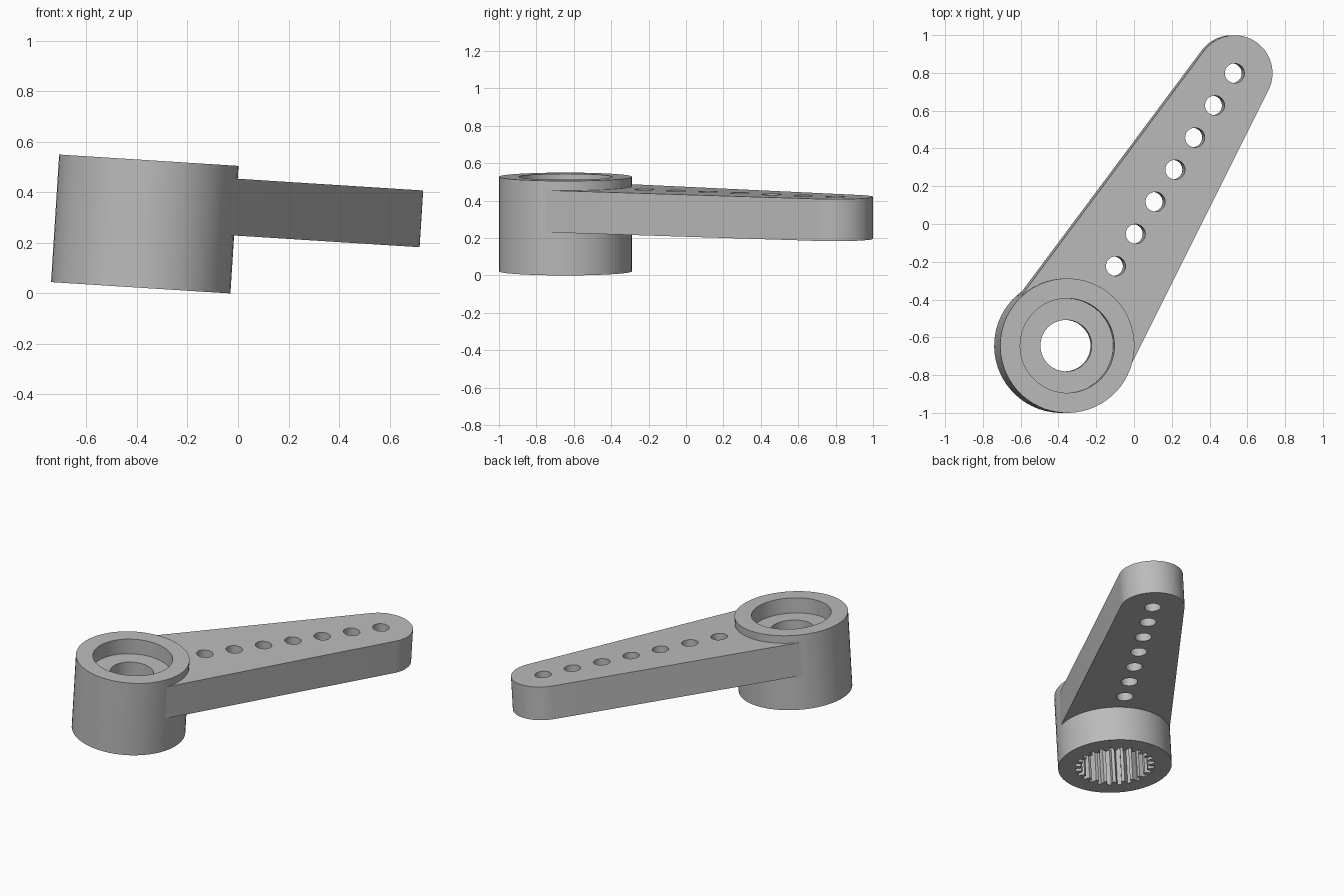
import bpy, bmesh
from math import sin, cos, pi, asin, radians
from mathutils import Matrix

cube = bpy.data.objects.get("Cube")
if cube:
    bpy.data.objects.remove(cube)

# Main sizes; the hub axis is the local origin and the arm runs along local +x
HUB_R, HUB_H = 0.356, 0.506
ROOT_R, TIP_R, REACH = 0.351, 0.201, 1.695
ARM_Z0, ARM_Z1 = 0.23, 0.455
HOLES, PITCH, HOLE_R = 7, 0.2, 0.052
TEETH = 24
PLACE = (Matrix.Translation((-0.385, -0.644, 0.0225))
         @ Matrix.Rotation(radians(3.62), 4, 'Y')
         @ Matrix.Rotation(radians(58.3), 4, 'Z'))

grey = bpy.data.materials.new("plain grey")
grey.use_nodes = True
grey.diffuse_color = (0.5, 0.5, 0.5, 1)
grey.node_tree.nodes["Principled BSDF"].inputs["Base Color"].default_value = (0.5, 0.5, 0.5, 1)


def arc(r, a0, a1, n, cx=0.0):
    return [(cx + r * cos(a0 + (a1 - a0) * i / n), r * sin(a0 + (a1 - a0) * i / n))
            for i in range(n + 1)]


def circle(r, n=64, cx=0.0):
    return arc(r, 0, 2 * pi, n, cx)[:-1]


def prism(name, outlines, z0, z1):
    """Extrude one or more flat outlines from z0 to z1."""
    bm = bmesh.new()
    for outline in outlines:
        face = bm.faces.new([bm.verts.new((x, y, z0)) for x, y in outline])
        ext = bmesh.ops.extrude_face_region(bm, geom=[face], use_keep_orig=True)
        top = [v for v in ext["geom"] if isinstance(v, bmesh.types.BMVert)]
        bmesh.ops.translate(bm, verts=top, vec=(0, 0, z1 - z0))
    bmesh.ops.recalc_face_normals(bm, faces=bm.faces)
    mesh = bpy.data.meshes.new(name)
    bm.to_mesh(mesh)
    bm.free()
    mesh.materials.append(grey)
    obj = bpy.data.objects.new(name, mesh)
    bpy.context.collection.objects.link(obj)
    return obj


def activate(obj):
    bpy.ops.object.select_all(action='DESELECT')
    obj.select_set(True)
    bpy.context.view_layer.objects.active = obj


def cut(obj, cutter):
    cutter.hide_render = True
    mod = obj.modifiers.new("cut", 'BOOLEAN')
    mod.operation, mod.solver, mod.object = 'DIFFERENCE', 'EXACT', cutter
    activate(obj)
    bpy.ops.object.modifier_apply(modifier=mod.name)
    bpy.data.objects.remove(cutter)


# Hub with screw recess, through hole and toothed socket underneath
hub = prism("hub", [circle(HUB_R)], 0, HUB_H)
cut(hub, prism("recess_cutter", [circle(0.25)], HUB_H - 0.103, HUB_H + 0.1))
cut(hub, prism("screw_hole_cutter", [circle(0.136)], 0.2, HUB_H + 0.1))
step = 2 * pi / TEETH
spline = []
for i in range(TEETH):
    for r, f in ((0.212, -0.32), (0.25, -0.2), (0.25, 0.2), (0.212, 0.32)):
        spline.append((r * cos((i + f) * step), r * sin((i + f) * step)))
cut(hub, prism("socket_cutter", [spline], -0.1, 0.3))

# Tapered arm with a round tip, cleared inside the hub and drilled along its length
taper = pi / 2 - asin((ROOT_R - TIP_R) / REACH)
outline = arc(TIP_R, -taper, taper, 32, REACH) + arc(ROOT_R, taper, 2 * pi - taper, 32)
arm = prism("arm", [outline], ARM_Z0, ARM_Z1)
cut(arm, prism("root_cutter", [circle(0.3)], 0.1, 0.6))
drills = [circle(HOLE_R, 32, REACH - i * PITCH) for i in range(HOLES)]
cut(arm, prism("drill_cutter", drills, 0.1, 0.6))

# Tilt into place and shade
for obj in (hub, arm):
    obj.matrix_world = PLACE
    activate(obj)
    bpy.ops.object.shade_smooth_by_angle(angle=radians(25))
